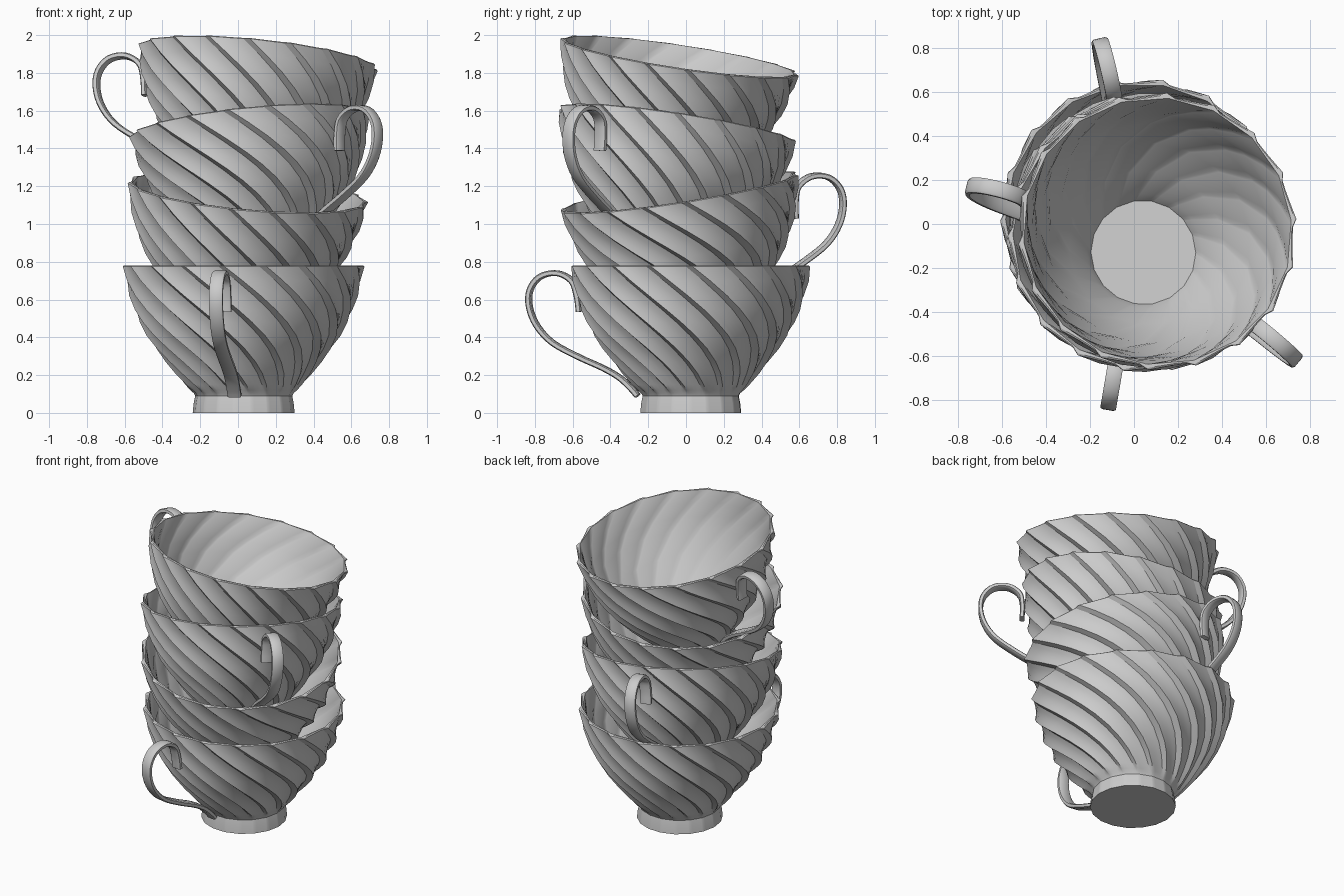
import bpy, bmesh
from math import sin, cos, pi, radians
from mathutils import Vector, Matrix

if "Cube" in bpy.data.objects:
    bpy.data.objects.remove(bpy.data.objects["Cube"])

FLUTES, SUB, TWIST = 18, 6, radians(78)
PHASES = [0, 0.2, 0.42, 0.64, 0.84, 0.92]   # points across one flute
HOLLOW = [0, 0.35, 0.65, 0.9, 1.0, 0.5]     # saw-tooth groove, steep on one side

# Outer rings: height, radius, groove depth
OUTER = [(0, .27, 0), (.05, .265, 0), (.09, .257, 0), (.105, .265, 0), (.12, .283, .008),
         (.15, .312, .018), (.21, .365, .027), (.27, .413, .03), (.34, .467, .03),
         (.41, .515, .03), (.48, .552, .03), (.545, .58, .028), (.62, .606, .024),
         (.70, .626, .019), (.775, .64, .013)]
# Inner rings: smooth bowl
INNER = [(.78, .634, .013), (.78, .615, 0), (.70, .59, 0), (.62, .565, 0), (.545, .535, 0),
         (.41, .462, 0), (.27, .355, 0), (.17, .265, 0), (.125, .24, 0)]


def finish(bm, name, angle):
    bmesh.ops.recalc_face_normals(bm, faces=bm.faces)
    mesh = bpy.data.meshes.new(name)
    bm.to_mesh(mesh)
    bm.free()
    for p in mesh.polygons:
        p.use_smooth = True
    mesh.set_sharp_from_angle(angle=radians(angle))
    return mesh


def bridge(bm, rings):
    for a, b in zip(rings, rings[1:]):
        n = len(a)
        for i in range(n):
            bm.faces.new((a[i], a[(i + 1) % n], b[(i + 1) % n], b[i]))
    bm.faces.new(rings[0][::-1])
    bm.faces.new(rings[-1])


def cup_mesh():
    bm = bmesh.new()
    step, rings = 2 * pi / FLUTES, []
    for z, r, depth in OUTER + INNER:
        turn = TWIST * (1 - max(z - .1, 0) / .68)
        ring = []
        for k in range(FLUTES):
            for t, h in zip(PHASES, HOLLOW):
                # straight polygon side between ridges, minus the groove
                rad = r * cos(step / 2) / cos((t - .5) * step) - depth * h
                a = (k + t) * step + turn
                ring.append(bm.verts.new((rad * cos(a), rad * sin(a), z)))
        rings.append(ring)
    bridge(bm, rings)
    return finish(bm, "cup", 28)


# Handle centre line in the radial plane: distance from axis, height
PATH = [(.598, .535), (.61, .62), (.64, .70), (.72, .74), (.81, .72), (.863, .65),
        (.866, .56), (.825, .46), (.74, .37), (.60, .295), (.47, .237), (.38, .185),
        (.315, .125), (.285, .09)]


def handle_mesh():
    pts = [Vector((x, 0, z)) for x, z in PATH]
    ext = [2 * pts[0] - pts[1]] + pts + [2 * pts[-1] - pts[-2]]
    line = []
    for p0, p1, p2, p3 in zip(ext, ext[1:], ext[2:], ext[3:]):
        for s in range(4):
            t = s / 4
            line.append(.5 * (2 * p1 + (p2 - p0) * t + (2 * p0 - 5 * p1 + 4 * p2 - p3) * t * t
                              + (3 * p1 - p0 - 3 * p2 + p3) * t ** 3))
    line.append(pts[-1])
    bm, rings, side = bmesh.new(), [], Vector((0, 1, 0))
    for i, p in enumerate(line):
        d = (line[min(i + 1, len(line) - 1)] - line[max(i - 1, 0)]).normalized()
        n = d.cross(side)
        # rounded strap section
        section = [(-.036, -.009), (-.026, -.015), (.026, -.015), (.036, -.009),
                   (.036, .009), (.026, .015), (-.026, .015), (-.036, .009)]
        rings.append([bm.verts.new(p + side * u + n * v) for u, v in section])
    bridge(bm, rings)
    return finish(bm, "handle", 50)


cup, handle = cup_mesh(), handle_mesh()

# Stack: name, rim centre, upward axis, handle direction
STACK = [("bottom", (.03, .025, .78), (0, 0, 1), -99.7),
         ("second", (.053, -.035, 1.17), (.09, -.155, 1), 103),
         ("third", (.06, -.043, 1.527), (-.10, .15, 1), -40),
         ("top", (.107, -.033, 1.887), (.10, .15, 1), 165)]
for name, rim, axis, ang in STACK:
    n = Vector(axis).normalized()
    tilt = Vector((0, 0, 1)).rotation_difference(n).to_matrix().to_4x4()
    m = Matrix.Translation(Vector(rim) - n * .78) @ tilt @ Matrix.Rotation(radians(ang), 4, 'Z')
    for part, mesh in (("cup", cup), ("handle", handle)):
        ob = bpy.data.objects.new(f"{name}_{part}", mesh)
        bpy.context.collection.objects.link(ob)
        ob.matrix_world = m
